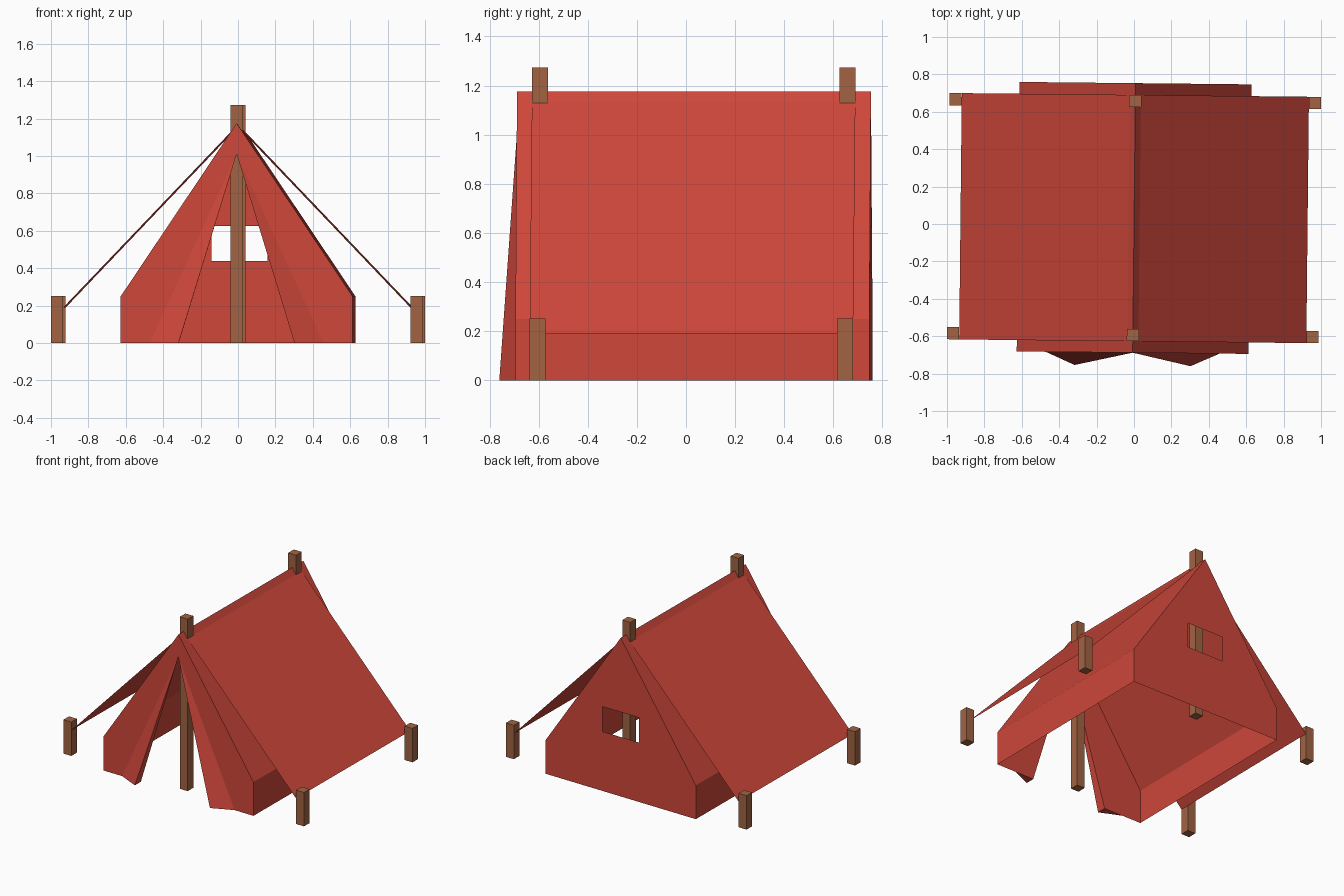
import bpy, bmesh, math
from mathutils import Matrix

if "Cube" in bpy.data.objects:
    bpy.data.objects.remove(bpy.data.objects["Cube"])

TURN = Matrix.Rotation(math.radians(-0.6), 4, 'Z')   # whole tent sits slightly turned


def material(name, rgb):
    m = bpy.data.materials.new(name)
    m.diffuse_color = (*rgb, 1)
    m.use_nodes = True
    m.node_tree.nodes["Principled BSDF"].inputs["Base Color"].default_value = m.diffuse_color
    return m


RED = material("red canvas", (0.62, 0.063, 0.043))
WOOD = material("brown wood", (0.36, 0.127, 0.056))


def finish(name, bm, mat):
    bm.transform(TURN)
    me = bpy.data.meshes.new(name)
    bm.to_mesh(me)
    bm.free()
    me.materials.append(mat)
    ob = bpy.data.objects.new(name, me)
    bpy.context.collection.objects.link(ob)
    return ob


def sheet(name, polys, outward):
    """Flat canvas panels; each is wound to face the given direction."""
    bm = bmesh.new()
    for p in polys:
        f = bm.faces.new([bm.verts.new(v) for v in p])
        f.normal_update()
        if f.normal.dot(outward) < 0:
            f.normal_flip()
    bmesh.ops.remove_doubles(bm, verts=bm.verts, dist=1e-4)
    return finish(name, bm, RED)


def post(name, x, y, height, w=0.065):
    bm = bmesh.new()
    bmesh.ops.create_cube(bm, size=1, matrix=Matrix.Translation((x, y, height / 2))
                          @ Matrix.Diagonal((w, w, height, 1)))
    finish(name, bm, WOOD)


W, EAVE, RIDGE = 0.62, 0.25, 1.175      # inner tent section
YF, YB = -0.688, 0.753                  # front and back walls
PF, PB = -0.594, 0.657                  # post rows
FOLD, DOOR, TIP = 0.465, 0.31, -0.757   # door flap
TOP = 1.01                              # top of the door opening

# Poles and pegs
for end, y in (("front", PF), ("back", PB)):
    post(end + "_pole", 0, y, 1.274)
    for side, s in (("left", -1), ("right", 1)):
        post(f"{end}_{side}_peg", s * 0.961, y, 0.251)

for side, s in (("left", -1), ("right", 1)):
    # Roof slope and low side wall
    sheet(side + "_roof_and_wall", [
        [(0, YF, RIDGE), (s * W, YF, EAVE), (s * W, YB, EAVE), (0, YB, RIDGE)],
        [(s * W, YF, EAVE), (s * W, YF, 0), (s * W, YB, 0), (s * W, YB, EAVE)],
    ], (s, 0, 0.3))
    # Outer fly sheet stretched to the pegs
    y0, y1 = PF - 0.033, PB + 0.033
    sheet(side + "_fly_sheet", [
        [(s * 0.03, y0, 1.131), (s * 0.928, y0, 0.19),
         (s * 0.928, y1, 0.19), (s * 0.03, y1, 1.131)],
    ], (s, 0, 1))
    # Front wall beside the door
    sheet(side + "_front_wall", [
        [(0, YF, RIDGE), (s * W, YF, EAVE), (s * W, YF, 0),
         (s * FOLD, YF, 0), (0, YF, TOP)],
    ], (0, -1, 0))
    # Folded door flap, a thin wedge
    a, b = (s * FOLD, YF, 0), (s * DOOR, TIP, 0)
    c, t = (s * DOOR, YF, 0), (0, YF, TOP)
    bm = bmesh.new()
    v = [bm.verts.new(p) for p in (a, b, c, t)]
    for i in ((0, 1, 3), (1, 2, 3), (2, 0, 3), (0, 2, 1)):
        bm.faces.new([v[k] for k in i])
    bmesh.ops.recalc_face_normals(bm, faces=bm.faces)
    finish(side + "_door_flap", bm, RED)

# Back wall with a window opening, as two halves plus strips
H, Z0, Z1 = 0.15, 0.44, 0.625
panels = []
for s in (-1, 1):
    panels.append([(0, YB, 0), (s * W, YB, 0), (s * W, YB, EAVE), (0, YB, RIDGE),
                   (0, YB, Z1), (s * H, YB, Z1), (s * H, YB, Z0), (0, YB, Z0)])
wall = sheet("back_wall", panels, (0, 1, 0))
bm = bmesh.new()
bm.from_mesh(wall.data)
bmesh.ops.dissolve_limit(bm, angle_limit=0.01, verts=bm.verts, edges=[])
bmesh.ops.triangulate(bm, faces=bm.faces)
bm.to_mesh(wall.data)
bm.free()
